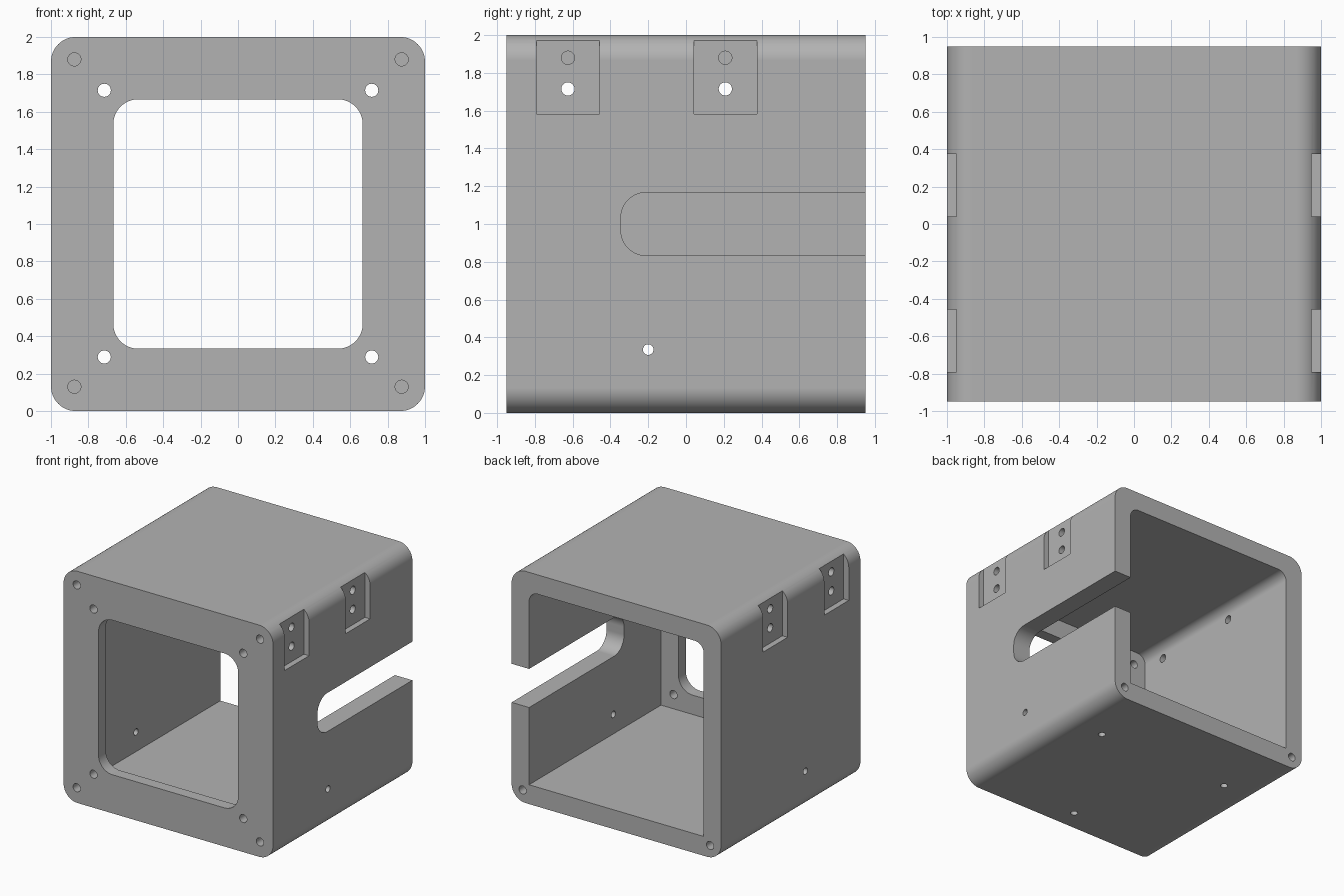
import bpy, bmesh
from math import sin, cos, pi
from mathutils import Vector

old = bpy.data.objects.get("Cube")
if old:
    bpy.data.objects.remove(old, do_unlink=True)

# Main dimensions
HALF_Y = 0.95
WALL = 1 / 6
CORNER = 0.133
PLATE = 0.1
HOLE = 0.035
EPS = 0.1

grey = bpy.data.materials.new("plain grey")
grey.use_nodes = True
GREY = (0.45, 0.45, 0.45, 1)
grey.diffuse_color = GREY
grey.node_tree.nodes["Principled BSDF"].inputs["Base Color"].default_value = GREY


def rounded(u0, u1, v0, v1, low, high, steps=14):
    """Rectangle outline with separate radii for lower and upper corners."""
    points = []
    corners = [(u1, v1, -1, -1, high), (u0, v1, 1, -1, high),
               (u0, v0, 1, 1, low), (u1, v0, -1, 1, low)]
    for i, (u, v, su, sv, r) in enumerate(corners):
        if r == 0:
            points.append((u, v))
            continue
        for k in range(steps + 1):
            a = pi / 2 * (i + k / steps)
            points.append((u + su * r + r * cos(a), v + sv * r + r * sin(a)))
    return points


def circle(u, v, r, steps=32):
    return [(u + r * cos(2 * pi * k / steps), v + r * sin(2 * pi * k / steps))
            for k in range(steps)]


def prism(name, outline, axis, start, end):
    """Extrude an outline along x, y or z."""
    place = {"x": lambda u, v, w: (w, u, v),
             "y": lambda u, v, w: (u, w, v),
             "z": lambda u, v, w: (u, v, w)}[axis]
    bm = bmesh.new()
    face = bm.faces.new([bm.verts.new(place(u, v, start)) for u, v in outline])
    grown = bmesh.ops.extrude_face_region(bm, geom=[face])["geom"]
    verts = [g for g in grown if isinstance(g, bmesh.types.BMVert)]
    bmesh.ops.translate(bm, verts=verts, vec=Vector(place(0, 0, end - start)))
    bmesh.ops.recalc_face_normals(bm, faces=bm.faces)
    mesh = bpy.data.meshes.new(name)
    bm.to_mesh(mesh)
    bm.free()
    mesh.materials.append(grey)
    obj = bpy.data.objects.new(name, mesh)
    bpy.context.collection.objects.link(obj)
    return obj


housing = prism("housing", rounded(-1, 1, 0, 2, CORNER, CORNER), "y", -HALF_Y, HALF_Y)


def cut(outline, axis, start, end):
    """Subtract a prism from the housing."""
    tool = prism("cutter", outline, axis, start, end)
    tool.hide_render = True
    mod = housing.modifiers.new("cut", "BOOLEAN")
    mod.operation = "DIFFERENCE"
    mod.solver = "EXACT"
    mod.object = tool
    graph = bpy.context.evaluated_depsgraph_get()
    mesh = bpy.data.meshes.new_from_object(housing.evaluated_get(graph))
    housing.modifiers.clear()
    housing.data = mesh
    bpy.data.objects.remove(tool, do_unlink=True)


# Cavity open at the back, and the front window
inner = 1 - WALL
cut(rounded(-inner, inner, WALL, 2 - WALL, 0, WALL / 2), "y", PLATE - HALF_Y, HALF_Y + EPS)
window = 2 / 3
cut(rounded(-window, window, 1 - window, 1 + window, CORNER, CORNER), "y", -HALF_Y - EPS, 0)

# Cable slot running out through the back of one side
cut(rounded(-0.345, HALF_Y + 0.3, 1 - WALL, 1 + WALL, CORNER, CORNER), "x", 0.6, 1 + EPS)

for side in (-1, 1):
    # Hinge pockets, each with a blind upper hole and a through lower hole
    for y in (-0.625, 0.208):
        cut(rounded(y - WALL, y + WALL, 1.583, 2.2, 0, 0), "x", side * 0.95, side * 1.1)
        cut(circle(y, 1.88, HOLE), "x", side * 0.75, side * 1.1)
        cut(circle(y, 1.715, HOLE), "x", side * 0.6, side * 1.1)
    # Small side hole
    cut(circle(-0.2, 0.335, 0.028), "x", side * 0.6, side * 1.1)
    # Front holes: blind at the corners, through beside the window
    for up in (-1, 1):
        cut(circle(side * 0.875, 1.005 + up * 0.875, HOLE), "y", -HALF_Y - EPS, -HALF_Y + 0.2)
        cut(circle(side * 0.715, 1.002 + up * 0.713, HOLE), "y", -HALF_Y - EPS, -HALF_Y + 0.2)
    # Blind holes in the back lower corners and under the floor
    cut(circle(side * 0.895, 0.105, HOLE), "y", HALF_Y - 0.2, HALF_Y + EPS)
    cut(circle(side * 0.655, 0.37, 0.03), "z", -EPS, 0.1)
cut(circle(0, -0.765, 0.03), "z", -EPS, 0.1)

# Smooth the rounded edges and hole walls, keep the rest crisp
bpy.ops.object.select_all(action="DESELECT")
housing.select_set(True)
bpy.context.view_layer.objects.active = housing
bpy.ops.object.shade_smooth_by_angle(angle=0.5)
weighted = housing.modifiers.new("even shading", "WEIGHTED_NORMAL")
weighted.keep_sharp = True
